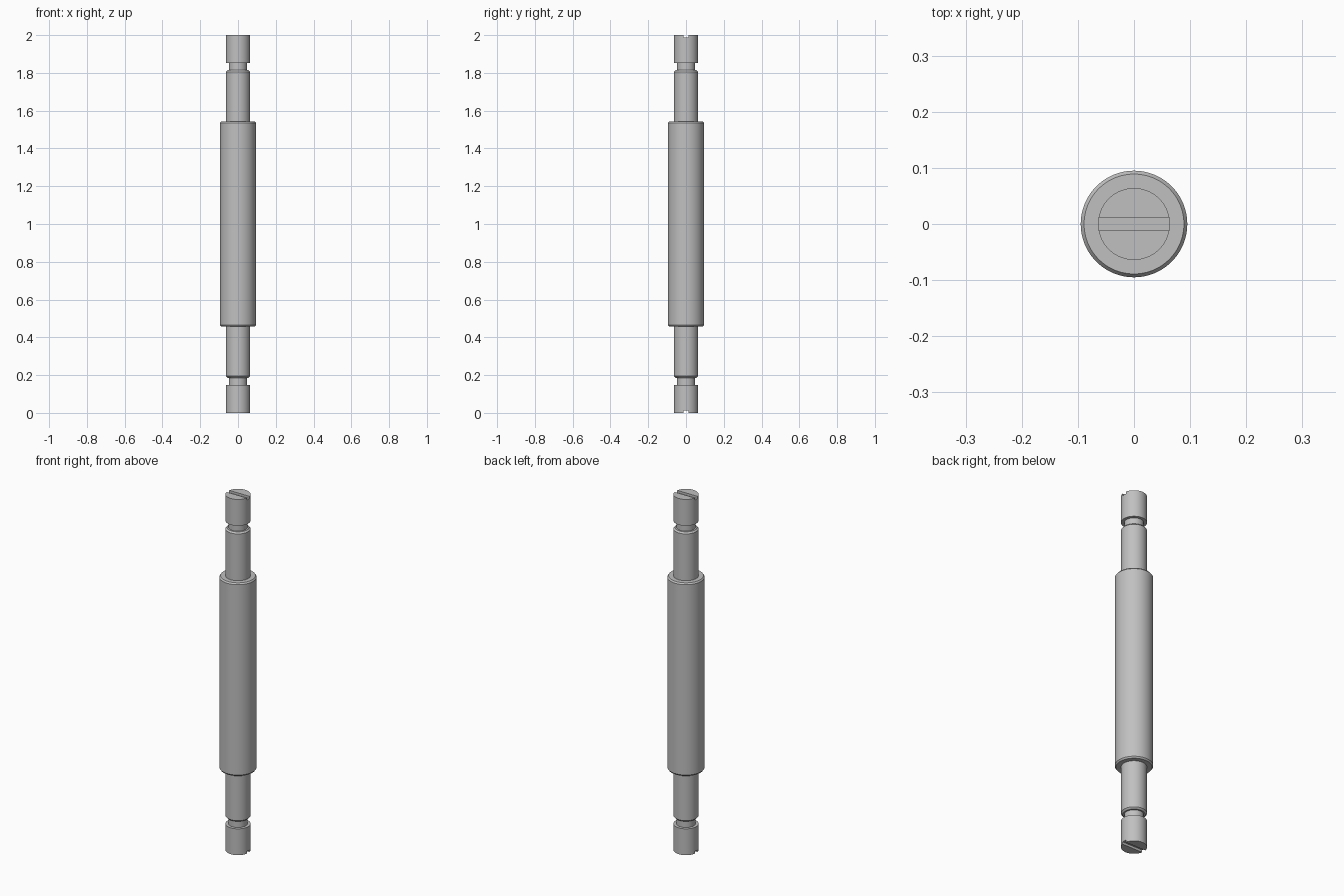
import bpy
import bmesh
import math

if "Cube" in bpy.data.objects:
    bpy.data.objects.remove(bpy.data.objects["Cube"])

# Single steel colour
steel = bpy.data.materials.new("grey steel")
steel.use_nodes = True
colour = (0.53, 0.53, 0.53, 1)
steel.diffuse_color = colour
steel.node_tree.nodes["Principled BSDF"].inputs["Base Color"].default_value = colour

SEGMENTS = 96
MIDDLE = 1.0

# Upper half profile as (radius, height): sleeve, shaft, groove, tip
upper = [(0.095, 1.535), (0.089, 1.543), (0.064, 1.543),
         (0.064, 1.806), (0.056, 1.814), (0.048, 1.814),
         (0.048, 1.852), (0.064, 1.852), (0.064, 2.0), (0, 2.0)]
lower = [(r, 2 * MIDDLE - z) for r, z in reversed(upper)]

# Turned shaft: spin the mirrored profile about z
bm = bmesh.new()
verts = [bm.verts.new((r, 0, z)) for r, z in lower + upper]
edges = [bm.edges.new(pair) for pair in zip(verts, verts[1:])]
bmesh.ops.spin(bm, geom=verts + edges, cent=(0, 0, 0), axis=(0, 0, 1),
               angle=2 * math.pi, steps=SEGMENTS, use_duplicate=False)
bmesh.ops.remove_doubles(bm, verts=bm.verts, dist=0.0001)
bmesh.ops.recalc_face_normals(bm, faces=bm.faces)
mesh = bpy.data.meshes.new("stepped_shaft")
bm.to_mesh(mesh)
bm.free()
mesh.materials.append(steel)
shaft = bpy.data.objects.new("stepped_shaft", mesh)
bpy.context.collection.objects.link(shaft)
bpy.context.view_layer.objects.active = shaft
shaft.select_set(True)

# Screwdriver slot across each end
for name, z in (("bottom_slot", 0), ("top_slot", 2 * MIDDLE)):
    bpy.ops.mesh.primitive_cube_add(size=1, location=(0, 0, z))
    cutter = bpy.context.object
    cutter.name = name + "_cutter"
    cutter.scale = (0.3, 0.024, 0.025)
    cutter.hide_render = True
    cutter.data.materials.append(steel)
    bpy.ops.object.select_all(action="DESELECT")
    shaft.select_set(True)
    bpy.context.view_layer.objects.active = shaft
    cut = shaft.modifiers.new(name, "BOOLEAN")
    cut.operation = "DIFFERENCE"
    cut.solver = "EXACT"
    cut.object = cutter
    bpy.ops.object.modifier_apply(modifier=cut.name)
    bpy.data.objects.remove(cutter)

bpy.ops.object.shade_smooth_by_angle(angle=math.radians(30))
